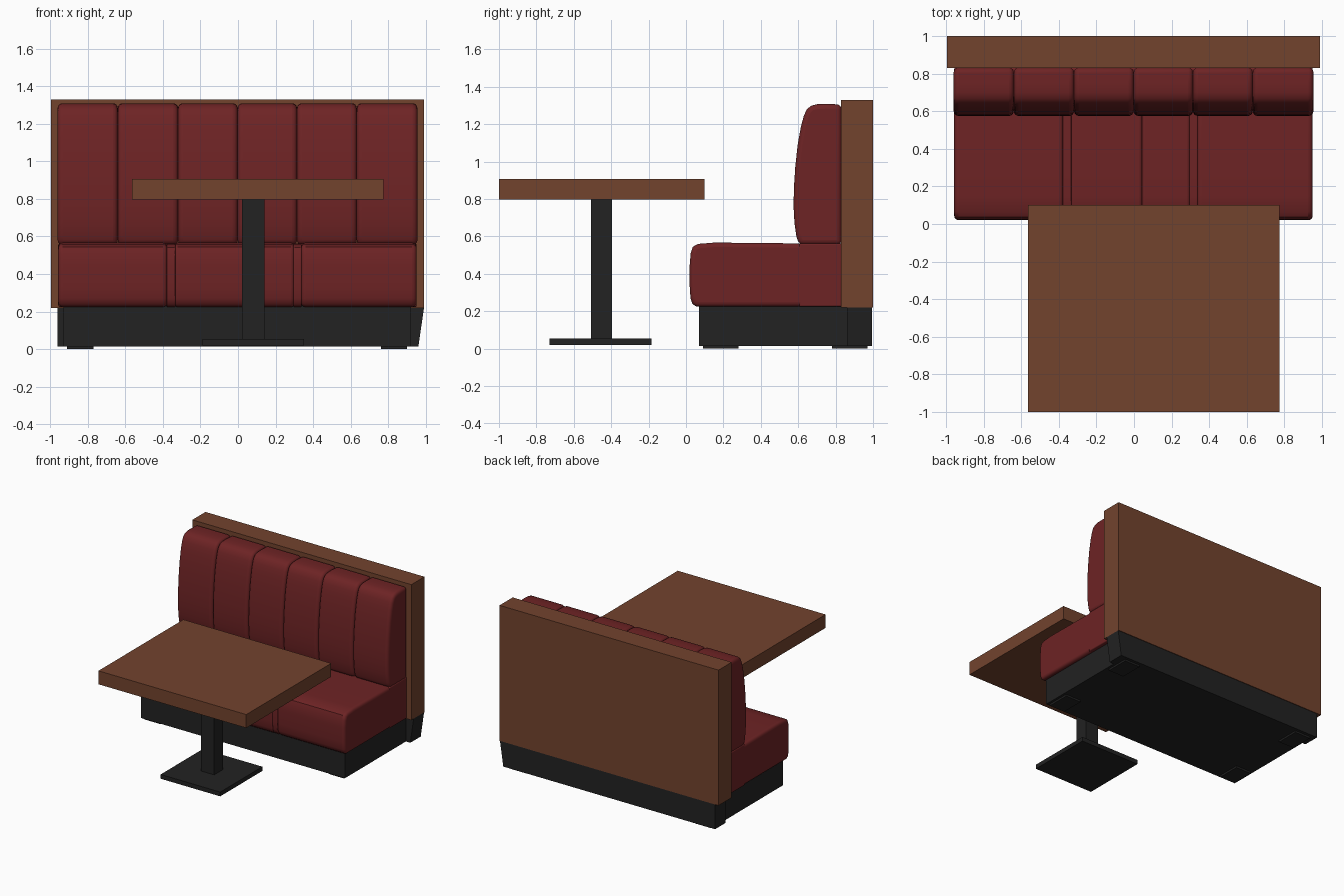
import bpy, math

if "Cube" in bpy.data.objects:
    bpy.data.objects.remove(bpy.data.objects["Cube"])


def material(name, rgb):
    m = bpy.data.materials.new(name)
    m.diffuse_color = (*rgb, 1)
    m.use_nodes = True
    m.node_tree.nodes["Principled BSDF"].inputs["Base Color"].default_value = m.diffuse_color
    return m


WOOD = material("brown wood", (0.17, 0.056, 0.027))
RED = material("red leather", (0.155, 0.017, 0.018))
BLACK = material("black metal", (0.016, 0.016, 0.016))


def mesh_object(name, verts, faces, mat, bevel=0.0, smooth=False, segments=4):
    me = bpy.data.meshes.new(name)
    me.from_pydata(verts, [], faces)
    ob = bpy.data.objects.new(name, me)
    bpy.context.collection.objects.link(ob)
    me.materials.append(mat)
    if bevel:
        b = ob.modifiers.new("rounding", 'BEVEL')
        b.width, b.segments = bevel, segments
        b.limit_method, b.angle_limit = 'ANGLE', math.radians(50)
        b.use_clamp_overlap = False
    if smooth:
        bpy.ops.object.select_all(action='DESELECT')
        ob.select_set(True)
        bpy.context.view_layer.objects.active = ob
        bpy.ops.object.shade_smooth_by_angle(angle=math.radians(40))
    return ob


def extrude_x(name, profile, x0, x1, mat, **kw):
    """Extrude a clockwise (y, z) outline from x0 to x1."""
    n = len(profile)
    verts = [(x, y, z) for x in (x0, x1) for y, z in profile]
    faces = [tuple(range(n - 1, -1, -1)), tuple(range(n, 2 * n))]
    faces += [(i, (i + 1) % n, n + (i + 1) % n, n + i) for i in range(n)]
    ob = mesh_object(name, verts, [f[::-1] for f in faces], mat, **kw)
    return ob


def box(name, x0, x1, y0, y1, z0, z1, mat, **kw):
    return extrude_x(name, [(y0, z0), (y0, z1), (y1, z1), (y1, z0)], x0, x1, mat, **kw)


# Wooden back panel
box("back_panel", -0.995, 0.99, 0.83, 1.0, 0.22, 1.33, WOOD)

# Black plinth, its rear block flaring on the right, and feet
box("plinth", -0.93, 0.92, 0.07, 0.98, 0.015, 0.235, BLACK)
rear = box("rear_plinth", -0.96, 0.96, 0.86, 0.995, 0.015, 0.22, BLACK)
for v in rear.data.vertices:
    if v.co.x > 0 and v.co.z > 0.1:
        v.co.x = 0.99
for sx, x in (("left", -0.84), ("right", 0.83)):
    for sy, y in (("front", 0.185), ("rear", 0.875)):
        box(f"{sy}_{sx}_foot", x - 0.07, x + 0.07, y - 0.095, y + 0.095, 0.0, 0.02, BLACK)

# Seat cushions, with narrow strips at the seams
seat = [(0.055, 0.225), (0.034, 0.24), (0.024, 0.27), (0.02, 0.33), (0.02, 0.45), (0.025, 0.51),
        (0.037, 0.545), (0.065, 0.56), (0.15, 0.567), (0.4, 0.565), (0.82, 0.56), (0.82, 0.225)]
for i, (a, b) in enumerate([(-0.957, -0.376), (-0.337, 0.043), (0.043, 0.298), (0.335, 0.951)]):
    extrude_x(f"seat_cushion_{i + 1}", seat, a, b, RED, bevel=0.016 if i in (1, 2) else 0.024, smooth=True)
strip = [(y + 0.003 if y < 0.1 else y, z - 0.003 if z > 0.5 else z) for y, z in seat]
for i, (a, b) in enumerate([(-0.38, -0.333), (0.294, 0.339)]):
    extrude_x(f"seat_seam_{i + 1}", strip, a, b, RED, bevel=0.006, smooth=True)
box("seat_rear", -0.957, 0.951, 0.605, 0.832, 0.225, 0.562, RED, bevel=0.008, smooth=True)

# Six upright backrest cushions
back = [(0.605, 0.555), (0.59, 0.6), (0.58, 0.67), (0.575, 0.76), (0.577, 0.86), (0.584, 0.97),
        (0.597, 1.09), (0.615, 1.19), (0.63, 1.245), (0.645, 1.278), (0.667, 1.298), (0.7, 1.307),
        (0.75, 1.309), (0.832, 1.305), (0.832, 0.555)]
edges = [-0.96, -0.64, -0.319, -0.002, 0.314, 0.632, 0.955]
for i in range(6):
    extrude_x(f"backrest_cushion_{i + 1}", back, edges[i], edges[i + 1], RED, bevel=0.026, smooth=True)

# Table: wooden top, square post and foot plate
box("table_top", -0.565, 0.775, -1.0, 0.1, 0.797, 0.907, WOOD)
box("table_post", 0.02, 0.14, -0.508, -0.396, 0.05, 0.8, BLACK)
box("table_foot_plate", -0.19, 0.35, -0.73, -0.185, 0.02, 0.055, BLACK)
